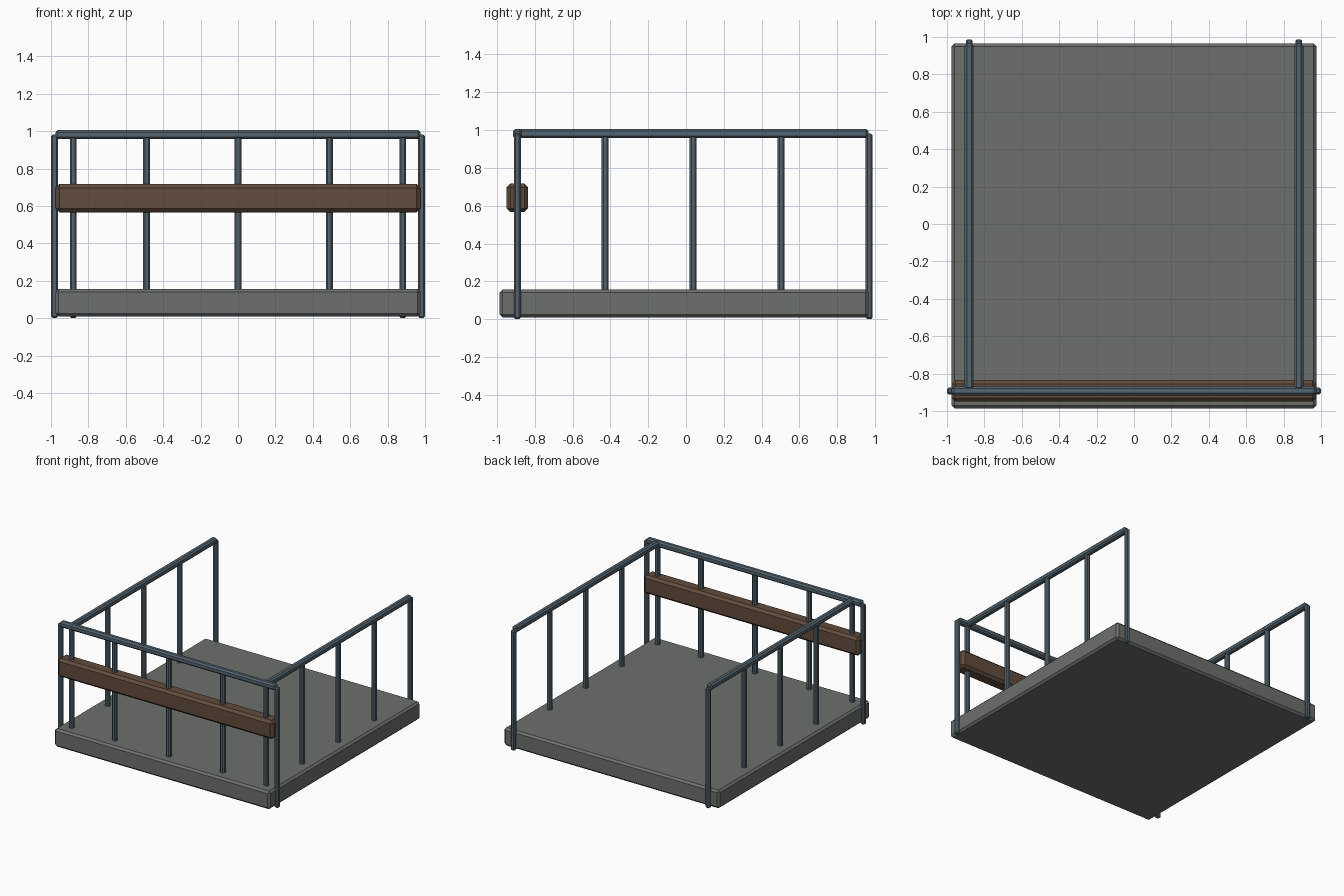
import bpy, bmesh
from mathutils import Vector

if "Cube" in bpy.data.objects:
    bpy.data.objects.remove(bpy.data.objects["Cube"])


def material(name, rgb):
    m = bpy.data.materials.new(name)
    m.diffuse_color = (*rgb, 1)
    m.use_nodes = True
    m.node_tree.nodes["Principled BSDF"].inputs["Base Color"].default_value = m.diffuse_color
    return m


CONCRETE = material("concrete", (0.15, 0.16, 0.15))
STEEL = material("steel", (0.09, 0.13, 0.16))
WOOD = material("wood", (0.12, 0.072, 0.045))


def box(name, lo, hi, bevel, mat):
    """Chamfered box between two corners."""
    lo, hi = Vector(lo), Vector(hi)
    bm = bmesh.new()
    bmesh.ops.create_cube(bm, size=1)
    bmesh.ops.scale(bm, vec=hi - lo, verts=bm.verts)
    bmesh.ops.translate(bm, vec=(lo + hi) / 2, verts=bm.verts)
    bmesh.ops.bevel(bm, geom=bm.edges[:], offset=bevel, segments=1,
                    profile=0.5, affect='EDGES')
    me = bpy.data.meshes.new(name)
    bm.to_mesh(me)
    bm.free()
    me.materials.append(mat)
    ob = bpy.data.objects.new(name, me)
    bpy.context.collection.objects.link(ob)
    return ob


def post(name, x, y, z0, z1, w=0.037):
    h = w / 2
    box(name, (x - h, y - h, z0), (x + h, y + h, z1), 0.009, STEEL)


FRONT_Y, SIDE_X, REAR_Y = -0.892, 0.881, 0.968
R = 0.024                    # half thickness of the rails
RAIL_Z0, RAIL_Z1 = 0.957, 1.006
DECK_Z = 0.157

# Floor slab
box("floor_slab", (-0.975, -0.986, 0.009), (0.975, 0.966, DECK_Z), 0.016, CONCRETE)

# Front rail and wooden kick beam
box("front_rail", (-0.975, FRONT_Y - R, RAIL_Z0), (0.975, FRONT_Y + R, RAIL_Z1), 0.012, STEEL)
box("front_beam", (-0.975, FRONT_Y - 0.057, 0.566), (0.975, FRONT_Y + 0.057, 0.717), 0.02, WOOD)

# Front balusters
for i, x in enumerate((-0.489, 0, 0.489)):
    post(f"front_baluster_{i}", x, FRONT_Y, DECK_Z - 0.01, 0.975)

# Each side: corner posts, side rail and balusters
for side, s in (("left", -1), ("right", 1)):
    x = s * SIDE_X
    post(f"{side}_front_corner_post", s * 0.981, FRONT_Y, 0, 0.982)
    post(f"{side}_rear_post", x, REAR_Y, 0, 0.982)
    box(f"{side}_rail", (x - R, FRONT_Y + 0.005, RAIL_Z0), (x + R, 0.964, RAIL_Z1), 0.012, STEEL)
    for i in range(4):
        post(f"{side}_baluster_{i}", x, FRONT_Y + i * 0.465, DECK_Z - 0.01, 0.975)
